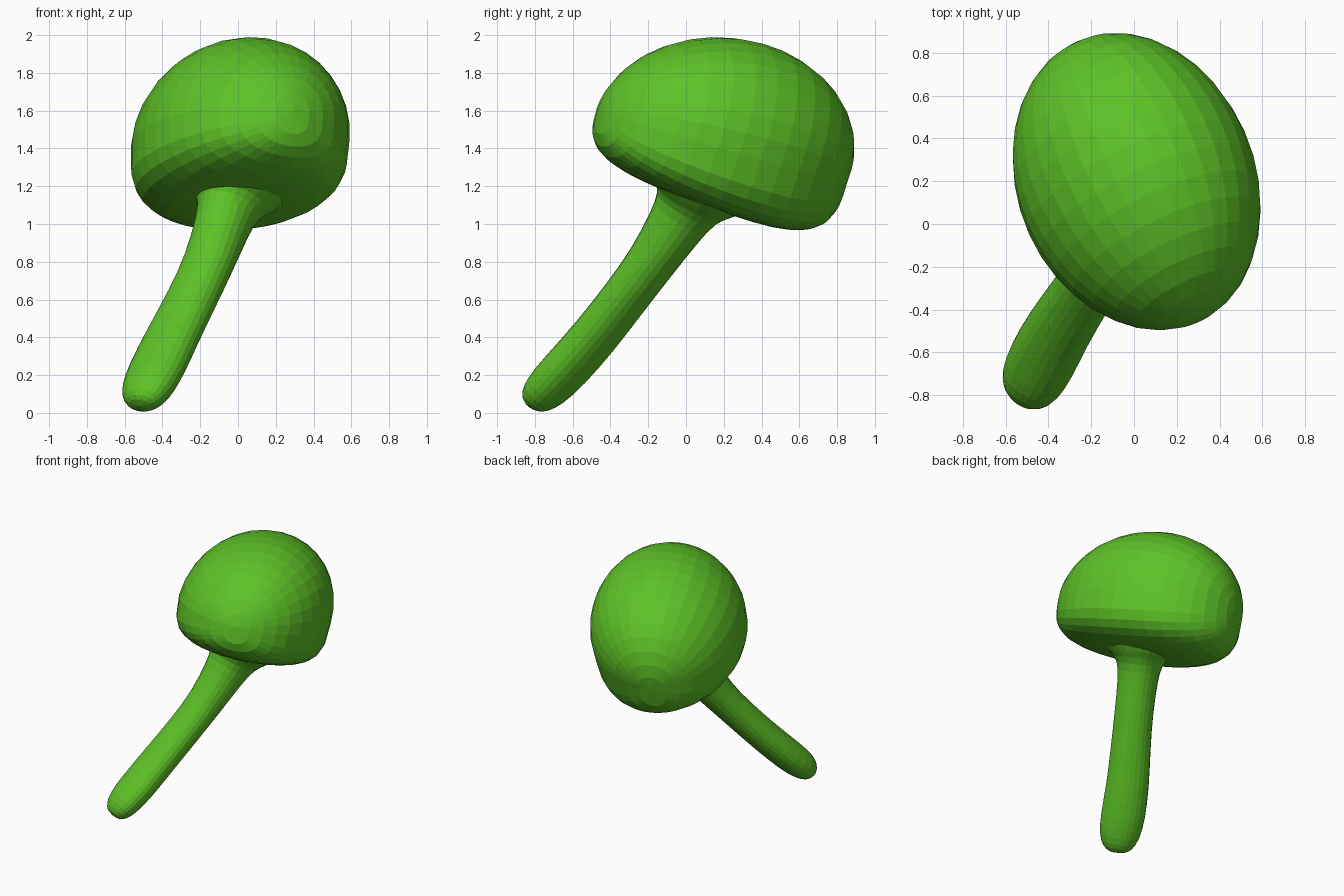
import bpy, bmesh, math
from mathutils import Vector

if "Cube" in bpy.data.objects:
    bpy.data.objects.remove(bpy.data.objects["Cube"])

green = bpy.data.materials.new("green")
green.diffuse_color = (0.11, 0.54, 0.02, 1)
green.use_nodes = True
green.node_tree.nodes["Principled BSDF"].inputs["Base Color"].default_value = green.diffuse_color


def finish(bm, name):
    bmesh.ops.recalc_face_normals(bm, faces=bm.faces)
    mesh = bpy.data.meshes.new(name)
    bm.to_mesh(mesh)
    bm.free()
    mesh.materials.append(green)
    obj = bpy.data.objects.new(name, mesh)
    bpy.context.collection.objects.link(obj)
    return obj


# Cap: egg-shaped dome along a tilted, rolled axis, with a flattened underside
tilt, turn, roll = math.radians(14), math.radians(24), math.radians(9)
along = Vector((-math.sin(turn) * math.cos(tilt), math.cos(turn) * math.cos(tilt), -math.sin(tilt)))
level = Vector((math.cos(turn), math.sin(turn), 0))
upright = level.cross(along).normalized()
side = level * math.cos(roll) - upright * math.sin(roll)
up = side.cross(along).normalized()
centre = Vector((0.012, 0.195, 1.43))
LONG, WIDE, HIGH, UNDER, POWER = 0.715, 0.55, 0.565, 0.345, 3.5

bm = bmesh.new()
bmesh.ops.create_uvsphere(bm, u_segments=32, v_segments=18, radius=1)
for v in bm.verts:
    x, h, y = v.co
    lean = Vector((0, 0, 0))
    if h > 0:
        height = h * HIGH
        lean = (side * 0.04 + along * 0.04) * h
    else:
        r = min(1, math.hypot(x, y))
        height = -(UNDER + 0.07 * y * LONG) * (1 - r ** POWER) ** (1 / POWER)
    v.co = centre + side * x * WIDE + along * y * LONG + up * height + lean
finish(bm, "cap")

# Stalk: curved oval tube with a rounded foot and a flare under the cap
path = [  # x, y, z, wide radius, thin radius
    (-0.525, -0.82, 0.035, 0.06, 0.045),
    (-0.51, -0.795, 0.065, 0.115, 0.085),
    (-0.485, -0.745, 0.12, 0.15, 0.11),
    (-0.435, -0.645, 0.22, 0.167, 0.118),
    (-0.35, -0.485, 0.40, 0.158, 0.118),
    (-0.245, -0.33, 0.60, 0.147, 0.118),
    (-0.15, -0.18, 0.80, 0.142, 0.125),
    (-0.08, -0.05, 1.00, 0.148, 0.155),
    (-0.05, 0.005, 1.09, 0.165, 0.18),
    (-0.02, 0.04, 1.135, 0.22, 0.23),
    (0.00, 0.06, 1.165, 0.32, 0.32),
]
under_normal = (up + along * 0.07).normalized()
wide_axis = Vector((0.8, -0.6, 0))
SIDES = 12
pts = [Vector(p[:3]) for p in path]

bm = bmesh.new()
rings = []
for i, p in enumerate(path):
    t = (pts[min(i + 1, len(pts) - 1)] - pts[max(i - 1, 0)]).normalized()
    t = t.lerp(under_normal, max(0, (i - 7) / 3)).normalized()
    e1 = (wide_axis - t * wide_axis.dot(t)).normalized()
    e2 = t.cross(e1)
    ring = []
    for k in range(SIDES):
        ang = k * math.tau / SIDES
        ring.append(bm.verts.new(pts[i] + e1 * p[3] * 1.03 * math.cos(ang) + e2 * p[4] * 1.03 * math.sin(ang)))
    rings.append(ring)
for a, b in zip(rings, rings[1:]):
    for k in range(SIDES):
        j = (k + 1) % SIDES
        bm.faces.new((a[k], a[j], b[j], b[k]))
bm.faces.new(rings[0])
bm.faces.new(rings[-1])
stalk = finish(bm, "stalk")
stalk.modifiers.new("smooth", 'SUBSURF').levels = 1
stalk.modifiers["smooth"].render_levels = 1
